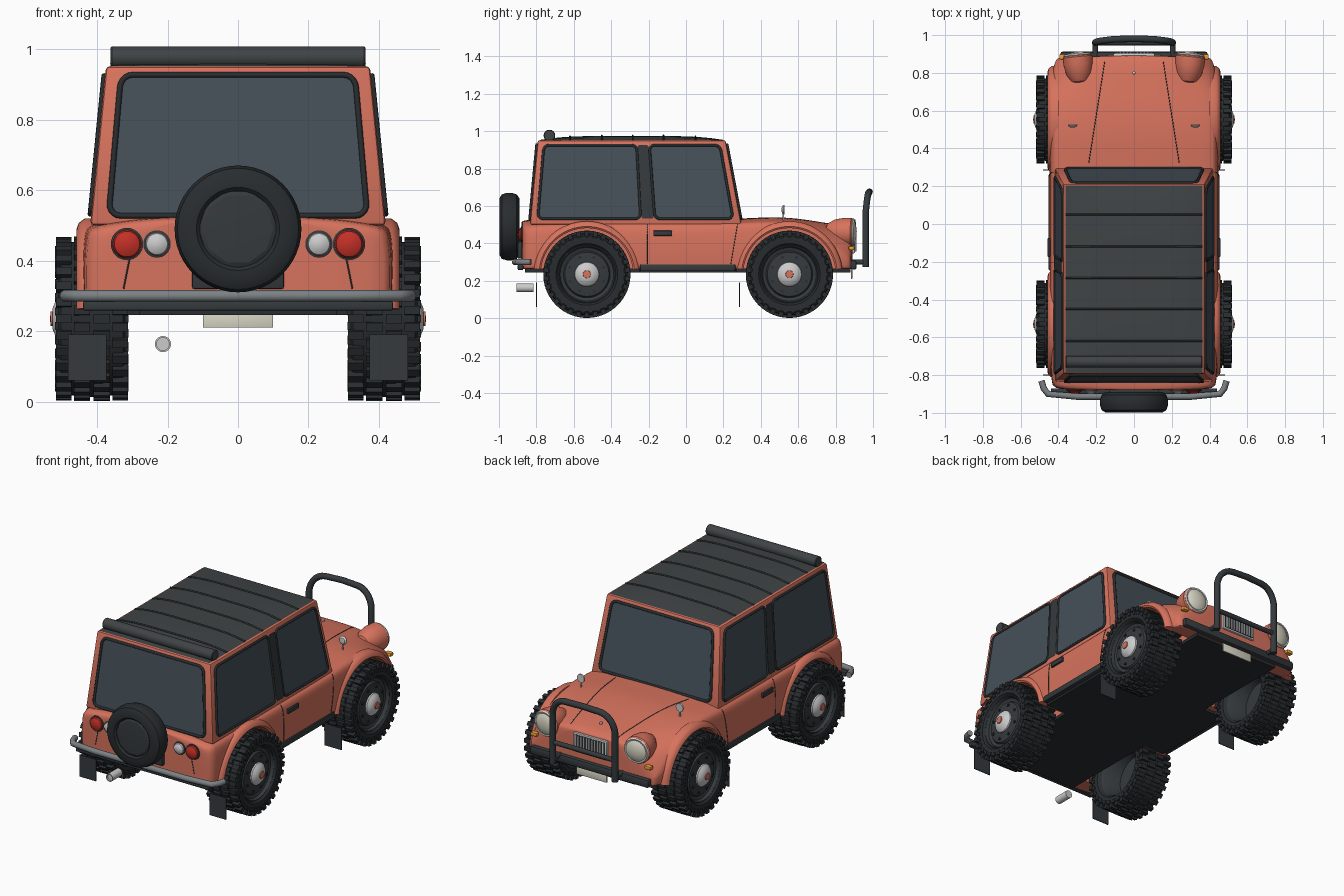
import bpy, bmesh, math
from mathutils import Vector, Matrix
from mathutils.bvhtree import BVHTree

if "Cube" in bpy.data.objects:
    bpy.data.objects.remove(bpy.data.objects["Cube"])

def material(name, *rgb):
    m = bpy.data.materials.new(name)
    m.diffuse_color = (*rgb, 1)
    m.use_nodes = True
    m.node_tree.nodes["Principled BSDF"].inputs["Base Color"].default_value = m.diffuse_color
    return m
PAINT = material("orange_paint", .68, .17, .11)
DARK = material("dark_trim", .035, .042, .046)
RUBBER = material("rubber", .022, .026, .029)
CANVAS = material("canvas", .05, .057, .06)
GLASS = material("glass", .06, .08, .1)
CHROME = material("chrome", .6, .6, .6)
STEEL = material("steel", .2, .22, .23)
RED = material("red_lens", .55, .03, .02)
AMBER = material("amber_lens", .85, .35, .03)
CREAM = material("cream", .7, .68, .56)

def finish(name, bm, mat, angle=35):
    bmesh.ops.remove_doubles(bm, verts=bm.verts, dist=1e-5)
    bmesh.ops.recalc_face_normals(bm, faces=bm.faces)
    me = bpy.data.meshes.new(name)
    bm.to_mesh(me)
    bm.free()
    ob = bpy.data.objects.new(name, me)
    bpy.context.collection.objects.link(ob)
    me.materials.append(mat)
    shade(ob, angle)
    return ob

def shade(ob, angle=35):
    bpy.ops.object.select_all(action='DESELECT')
    ob.select_set(True)
    bpy.context.view_layer.objects.active = ob
    bpy.ops.object.shade_smooth_by_angle(angle=math.radians(angle))

def build(verts, faces):
    bm = bmesh.new()
    vs = [bm.verts.new(v) for v in verts]
    for f in faces:
        bm.faces.new([vs[i] for i in f])
    return bm

def hexa(name, verts, mat, bevel=0):
    bm = build(verts, [(3, 2, 1, 0), (4, 5, 6, 7)] + [(i, (i+1) % 4, (i+1) % 4+4, i+4) for i in range(4)])
    if bevel:
        bmesh.ops.bevel(bm, geom=bm.edges[:], offset=bevel, segments=2, profile=.5, affect='EDGES')
    return finish(name, bm, mat)

def box(name, c, s, mat, bevel=0):
    q = ((-1, -1), (1, -1), (1, 1), (-1, 1))
    return hexa(name, [(c[0]+a*s[0]/2, c[1]+b*s[1]/2, c[2]+k*s[2]/2) for k in (-1, 1) for a, b in q], mat, bevel)

def revolve(name, prof, loc, axis, mat, n=32, angle=35):
    rot = Vector(axis).to_track_quat('Z', 'Y')
    verts = [Vector(loc) + rot @ Vector((r*math.cos(math.tau*i/n), r*math.sin(math.tau*i/n), h))
             for r, h in prof for i in range(n)]
    bm = build(verts, [(k*n+i, k*n+(i+1) % n, (k+1)*n+(i+1) % n, (k+1)*n+i)
                       for k in range(len(prof)-1) for i in range(n)])
    return finish(name, bm, mat, angle)

def tube(name, pts, r, mat, cyclic=False):
    cu = bpy.data.curves.new(name, 'CURVE')
    cu.dimensions, cu.bevel_depth, cu.bevel_resolution, cu.use_fill_caps = '3D', r, 3, True
    sp = cu.splines.new('POLY')
    sp.points.add(len(pts)-1)
    for p, q in zip(sp.points, pts):
        p.co = (*q, 1)
    sp.use_cyclic_u, sp.use_smooth = cyclic, True
    cu.materials.append(mat)
    ob = bpy.data.objects.new(name, cu)
    bpy.context.collection.objects.link(ob)
    return ob

# Lower body: sections along y (y, half width, shoulder z, hood z), smoothed
WY = (-.53, .553)
sections = [(-.88, .425, .47, .51), (-.865, .435, .49, .525), (-.6, .445, .50, .53), (-.2, .445, .50, .525),
            (.28, .445, .50, .525), (.45, .445, .515, .54), (.6, .445, .50, .53), (.72, .44, .46, .51),
            (.82, .43, .38, .495), (.875, .41, .345, .48), (.892, .39, .33, .465)]
verts, faces = [], []
for y, w, s, t in sections:
    half = [(w*.92, .262), (w*.99, .264), (w, .285), (w*1.005, .5*(.285+s)), (w*.99, s-.02),
            (w*.955, s+.006), (w*.82, s+.6*(t-s)), (w*.55, t), (w*.2, t+.004)]
    verts += [(x, y, z) for x, z in half] + [(-x, y, z) for x, z in half[::-1]]
m = 18
for k in range(len(sections)-1):
    faces += [(k*m+i, k*m+(i+1) % m, (k+1)*m+(i+1) % m, (k+1)*m+i) for i in range(m)]
for b in (0, (len(sections)-1)*m):
    faces += [(b+i, b+i+1, b+m-2-i, b+m-1-i) for i in range(8)]
body = finish("body_shell", build(verts, faces), PAINT)
body.modifiers.new("smooth", 'SUBSURF').levels = 2
cutters = []
for s in (-1, 1):
    for y in WY:
        c = revolve("wheel_well_cutter", [(0, 0), (.25, 0), (.25, .4), (0, .4)], (s*.27, y, .235), (s, 0, 0), PAINT, 48)
        c.hide_render = True
        cutters.append(c)
        mod = body.modifiers.new("well", 'BOOLEAN')
        mod.operation, mod.object = 'DIFFERENCE', c
bpy.context.view_layer.objects.active = body
for mod in list(body.modifiers):
    bpy.ops.object.modifier_apply(modifier=mod.name)
for c in cutters:
    bpy.data.objects.remove(c)
shade(body, 40)
bpy.context.view_layer.update()
bvh = BVHTree.FromObject(body, bpy.context.evaluated_depsgraph_get())

# Panel seams, projected on to the body
def seam(name, a, b, d, r=.0022):
    d, pts = Vector(d), []
    for i in range(17):
        hit = bvh.ray_cast(Vector(a).lerp(Vector(b), i/16) - d*2, d)[0]
        if hit:
            pts.append(hit)
    if len(pts) > 1:
        tube(name, pts, r, DARK)
for s in (-1, 1):
    seam("hood_seam", (s*.155, .86, 0), (s*.24, .32, 0), (0, 0, -1))
    seam("door_front_seam", (0, .275, .5), (0, .24, .29), (-s, 0, 0))
    seam("door_rear_seam", (0, -.205, .5), (0, -.205, .29), (-s, 0, 0))
    seam("rear_seam", (s*.295, 0, .47), (s*.325, 0, .32), (0, 1, 0))

# Wheel-arch lips, sills, mud flaps, door handles
for s in (-1, 1):
    for y in WY:
        ring = [(.247, .40), (.247, .452), (.256, .458), (.272, .452), (.284, .436), (.284, .40)]
        n, np = 28, 6
        vs = []
        for i in range(n+1):
            a = math.radians(6 + 168*i/n)
            vs += [(s*x, y+r*math.cos(a), .235+r*math.sin(a)) for r, x in ring]
        fs = [(i*np+j, i*np+(j+1) % np, (i+1)*np+(j+1) % np, (i+1)*np+j) for i in range(n) for j in range(np)]
        finish("arch_lip", build(vs, fs + [tuple(range(np)), tuple(n*np+j for j in range(np))]), PAINT, 50)
    for y in (-.8, .285):
        box("mud_flap", (s*.428, y, .125), (.11, .005, .13), DARK)
    box("sill", (s*.437, .01, .27), (.03, .51, .036), DARK, .006)
    box("door_handle", (s*.45, -.125, .455), (.014, .1, .028), DARK, .004)
box("floor", (0, .01, .255), (.56, 1.74, .02), RUBBER)
box("floor_middle", (0, .01, .255), (.84, .52, .02), RUBBER)

# Cabin and windows
lo = [(-.42, -.835, .5), (.42, -.835, .5), (.42, .297, .5), (-.42, .297, .5)]
hi = [(-.375, -.793, .952), (.375, -.793, .952), (.375, .212, .952), (-.375, .212, .952)]
hexa("cabin", lo+hi, PAINT, .012)

def pane(name, side, u0, u1, v0, v1, mat, off=.003, rad=.035, rim=.008):
    a, b, c, d = [Vector(p) for p in (lo[side], lo[(side+1) % 4], hi[(side+1) % 4], hi[side])]
    nrm = (b-a).cross(d-a).normalized()
    ru, rv = rad/(b-a).length, rad/(d-a).length
    pts = []
    for k, (cu, cv) in enumerate([(u1-ru, v1-rv), (u0+ru, v1-rv), (u0+ru, v0+rv), (u1-ru, v0+rv)]):
        for i in range(6):
            t = math.pi/2*(k+i/5)
            u, v = cu+ru*math.cos(t), cv+rv*math.sin(t)
            pts.append(a.lerp(b, u).lerp(d.lerp(c, u), v) + nrm*off)
    finish(name, build(pts, [tuple(range(len(pts)))]), mat)
    if rim:
        tube(name+"_seal", pts, rim, RUBBER, True)
pane("rear_window", 0, .06, .94, .06, .945, GLASS)
pane("windshield", 2, .06, .94, .07, .945, GLASS)
for side, f in ((1, lambda u: u), (3, lambda u: 1-u)):
    for nm, u0, u1, mat, rim in (("rear_side_window", .035, .525, GLASS, .007), ("door_window", .592, .965, GLASS, .007),
                                 ("door_pillar", .53, .587, DARK, 0)):
        p, q = sorted((f(u0), f(u1)))
        pane(nm, side, p, q, .07, .94, mat, .006 if rim == 0 else .003, .01 if rim == 0 else .03, rim)

# Canvas roof with ribs and rolled-up rear flap
def roof_z(x, y):
    u, v = x/.362, (y+.29)/.495
    return .953 + .022*max(0, 1-u**4)*max(0, 1-v**4)
X = [-.362+.724*i/12 for i in range(13)]
Y = [-.785+.99*i/16 for i in range(17)]
finish("canvas_roof", build([(x, y, roof_z(x, y)) for y in Y for x in X],
       [(j*13+i, j*13+i+1, j*13+i+14, j*13+i+13) for j in range(16) for i in range(12)]), CANVAS)
for y in (.05, -.12, -.285, -.45, -.62):
    tube("roof_rib", [(x, y, roof_z(x, y)+.002) for x in X], .005, DARK)
revolve("rolled_flap", [(0, 0), (.028, 0), (.031, .004), (.031, .72), (.028, .724), (0, .724)], (-.362, -.73, .977), (1, 0, 0), CANVAS)

# Wheels: tyre with tread blocks, rim, hub cap
def tyre(name, loc, s):
    prof = [(.15, -.08), (.165, -.098), (.2, -.1), (.216, -.088), (.222, 0), (.216, .088), (.2, .1), (.165, .098), (.15, .08)]
    revolve(name, prof, loc, (s, 0, 0), RUBBER, 48)
    bm = bmesh.new()
    for i in range(30):
        for x, size, r, sh in ((-.028, (.046, .026, .02), .223, 0), (.028, (.046, .026, .02), .223, .5),
                               (-.08, (.044, .025, .026), .219, .5), (.08, (.044, .025, .026), .219, 0),
                               (-.098, (.012, .02, .022), .196, 0), (.098, (.012, .02, .022), .196, .5)):
            mt = Matrix.Translation(loc) @ Matrix.Rotation(math.tau*(i+sh)/30, 4, 'X') @ Matrix.Translation((x, 0, r))
            bmesh.ops.create_cube(bm, size=1, matrix=mt @ Matrix.Diagonal((*size, 1)))
    finish(name+"_tread", bm, RUBBER)
for s in (-1, 1):
    for y in WY:
        loc, ax = (s*.415, y, .235), (s, 0, 0)
        tyre("tyre", loc, s)
        revolve("rim", [(0, .035), (.12, .03), (.14, -.06), (.155, -.082), (.158, .084), (.15, .088), (.143, .07),
                        (.125, .064), (.118, .076), (.075, .082), (0, .082)], loc, ax, DARK, 40)
        revolve("hub_cap", [(.066, .078), (.064, .09), (.05, .103), (.028, .112), (0, .113)], loc, ax, CHROME)
        revolve("hub_centre", [(.022, .109), (.02, .117), (0, .119)], loc, ax, PAINT, 16)
        for i in range(8):
            a = math.tau*(i+.5)/8
            revolve("rim_bolt", [(.008, 0), (.008, .008), (0, .008)],
                    (s*.492, y+.098*math.cos(a), .235+.098*math.sin(a)), ax, RUBBER, 8)

# Spare wheel, rear lights, rear bumper, exhaust
revolve("spare_tyre", [(0, 0), (.15, 0), (.172, .015), (.18, .04), (.18, .07), (.172, .095), (.15, .108), (.118, .108),
                       (.108, .098)], (0, -.89, .49), (0, -1, 0), RUBBER, 48)
revolve("spare_cover", [(.112, .094), (.1, .1), (0, .106)], (0, -.89, .49), (0, -1, 0), DARK, 10, 20)
box("spare_bracket", (0, -.885, .37), (.26, .03, .1), DARK, .005)
for s in (-1, 1):
    for nm, x, r, mat in (("tail_light", .315, .04, RED), ("reverse_light", .23, .033, CHROME)):
        revolve(nm+"_base", [(r+.006, -.02), (r+.006, .012), (r, .014)], (s*x, -.868, .447), (0, -1, 0), DARK)
        revolve(nm, [(r, .008), (r*.9, .02), (r*.5, .028), (0, .03)], (s*x, -.868, .447), (0, -1, 0), mat)
half = [(.49, -.83), (.478, -.87), (.455, -.9), (.3, -.914)]
bar = [(-x, y, .3) for x, y in half] + [(x, y, .3) for x, y in half[::-1]]
tube("rear_bumper", bar, .017, STEEL)
box("rear_bumper_strip", (0, -.885, .272), (.88, .03, .028), DARK, .006)
revolve("exhaust", [(0, .08), (.018, .08), (.018, .09), (.023, .09), (.023, 0), (0, 0)], (-.213, -.815, .163), (0, -1, 0), CHROME, 20)

# Headlights, indicators, hood mirrors
for s in (-1, 1):
    loc, ax = (s*.29, .795, .46), (s*.1, 1, -.02)
    revolve("headlight_pod", [(0, -.06), (.045, -.04), (.068, 0), (.078, .05), (.079, .09), (.07, .1)], loc, ax, PAINT)
    revolve("headlight_ring", [(.07, .09), (.075, .1), (.07, .108), (.062, .106)], loc, ax, CHROME)
    revolve("headlight_lens", [(.066, .1), (.05, .11), (.025, .116), (0, .118)], loc, ax, CREAM)
    box("indicator", (s*.375, .885, .375), (.04, .03, .022), AMBER, .006)
    tube("mirror_stalk", [(s*.325, .52, .51), (s*.325, .52, .575)], .005, CHROME)
    revolve("hood_mirror", [(0, -.01), (.018, -.007), (.026, .002), (.024, .007), (0, .007)], (s*.325, .52, .58), (0, 1, 0), CHROME, 20)
revolve("hood_knob", [(.008, -.02), (.008, .006), (0, .012)], (0, .8, .505), (0, 0, 1), CHROME, 12)

# Grille, front bumper, plate, bull bar
box("grille_frame", (0, .892, .405), (.22, .022, .115), CHROME, .005)
box("grille_recess", (0, .9, .405), (.2, .012, .095), DARK)
for i in range(11):
    box("grille_bar", (-.09+.018*i, .907, .405), (.007, .008, .095), CHROME)
box("front_bumper", (0, .895, .285), (.78, .035, .05), DARK, .012)
box("front_plate", (0, .885, .235), (.2, .008, .05), CREAM, .002)
arc = [(.205, .96, .275), (.205, .96, .56)]
for i in range(1, 8):
    a = math.pi/2*i/7
    arc.append((.105+.1*math.cos(a), .96+.018*i/7, .56+.112*math.sin(a)))
tube("bull_bar_hoop", arc + [(0, .981, .676)] + [(-x, y, z) for x, y, z in arc[::-1]], .018, DARK)
tube("bull_bar_cross", [(-.205, .96, .4), (.205, .96, .4)], .014, DARK)
for s in (-1, 1):
    tube("bull_bar_bracket", [(s*.205, .88, .3), (s*.205, .965, .3)], .014, DARK)
